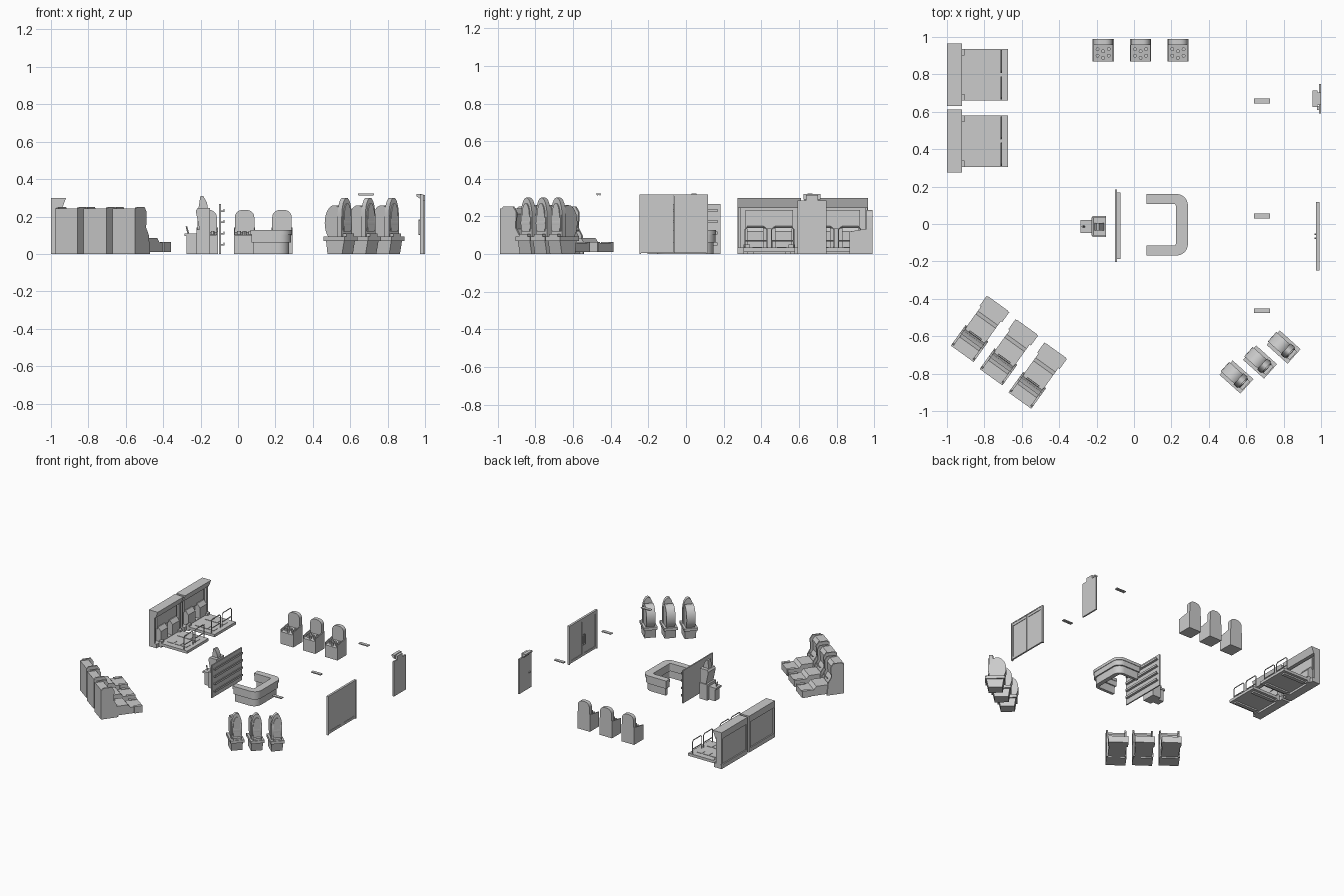
import bpy, bmesh, math
from mathutils import Matrix, Vector

cube = bpy.data.objects.get("Cube")
if cube:
    bpy.data.objects.remove(cube)

grey = bpy.data.materials.new("plain grey")
grey.use_nodes = True
grey.diffuse_color = (.6, .6, .6, 1)
grey.node_tree.nodes["Principled BSDF"].inputs["Base Color"].default_value = grey.diffuse_color
made = []
SIDES = (-1, 1)


def place(x=0, y=0, turn=0):
    return Matrix.Translation((x, y, 0)) @ Matrix.Rotation(math.radians(turn), 4, 'Z')


def add(name, mesh, frame):
    part = bpy.data.objects.new(name, mesh)
    bpy.context.collection.objects.link(part)
    mesh.materials.clear()
    mesh.materials.append(grey)
    part.matrix_world = frame
    made.append(part)


def prism(name, frame, axis, outline, start, end):
    """Extrude a flat outline along one axis, from start to end."""
    lift = {'x': lambda a, b: (start, a, b),
            'y': lambda a, b: (a, start, b),
            'z': lambda a, b: (a, b, start)}[axis]
    bm = bmesh.new()
    face = bm.faces.new([bm.verts.new(lift(*point)) for point in outline])
    result = bmesh.ops.extrude_face_region(bm, geom=[face])
    moved = [item for item in result["geom"] if isinstance(item, bmesh.types.BMVert)]
    offset = Vector([(end - start) * (axis == letter) for letter in 'xyz'])
    bmesh.ops.translate(bm, vec=offset, verts=moved)
    bmesh.ops.recalc_face_normals(bm, faces=bm.faces)
    mesh = bpy.data.meshes.new(name)
    bm.to_mesh(mesh)
    bm.free()
    add(name, mesh, frame)


def rectangle(left, right, low, high):
    return [(left, low), (right, low), (right, high), (left, high)]


def block(name, frame, width, depth, height, x=0, y=0, z=0):
    """Box centred on x and y, standing on z."""
    outline = rectangle(x - width / 2, x + width / 2, y - depth / 2, y + depth / 2)
    prism(name, frame, 'z', outline, z, z + height)


def arc(across, up, radius, first, last, stretch=1, steps=8):
    """Points on an arc; first and last count quarter turns."""
    turns = [first + (last - first) * i / steps for i in range(steps + 1)]
    return [(across + radius * math.cos(t * math.pi / 2),
             up + radius * stretch * math.sin(t * math.pi / 2)) for t in turns]


def arch(half, low, shoulder, top):
    """Upright outline with a domed head."""
    dome = arc(0, shoulder, half, 0, 2, stretch=(top - shoulder) / half, steps=16)
    return [(-half, low), (half, low)] + dome


def tube(name, frame, path, radius=.004):
    curve = bpy.data.curves.new(name, 'CURVE')
    curve.dimensions = '3D'
    curve.bevel_depth = radius
    curve.bevel_resolution = 1
    curve.use_fill_caps = True
    spline = curve.splines.new('POLY')
    spline.points.add(len(path) - 1)
    for point, spot in zip(spline.points, path):
        point.co = (*spot, 1)
    helper = bpy.data.objects.new(name, curve)
    mesh = bpy.data.meshes.new_from_object(helper)
    bpy.data.objects.remove(helper)
    add(name, mesh, frame)


def dance_stage(frame):
    half, beam, top, deck = .168, .245, .298, .034
    block("dance_wall", frame, .02, half * 2, beam, x=.02)
    block("dance_plinth", frame, .07, half * 2, deck, x=.035)
    block("dance_screen", frame, .015, half * 1.5, .1, x=.035, z=.135)
    header = [(0, beam), (.06, beam), (.08, top), (0, top)]
    prism("dance_header", frame, 'y', header, -half, half)
    block("dance_platform", frame, .25, .274, .022, x=.2, z=.012)
    rail_x, rail_top, corner = .29, .143, .012
    for side in SIDES:
        block("dance_post", frame, .05, .015, beam, x=.025, y=side * .16)
        block("dance_foot", frame, .2, .03, .012, x=.2, y=side * .1)
        block("dance_bracket", frame, .025, .035, .05, x=.08, y=side * .12)
        speaker = [(.03, deck), (.075, deck), (.075, .12), (.05, .15), (.03, .15)]
        prism("dance_speaker", frame, 'y', speaker, side * .03, side * .12)
        inner, outer = side * .012, side * .13
        bend = side * corner
        rail = [(inner, deck), (inner, rail_top - corner), (inner + bend, rail_top),
                (outer - bend, rail_top), (outer, rail_top - corner), (outer, deck)]
        tube("dance_rail", frame, [(rail_x, *spot) for spot in rail])
        tube("dance_rail_bar", frame,
             [(rail_x, inner, rail_top / 2), (rail_x, outer, rail_top / 2)])
        for step in range(3):
            block("dance_pad", frame, .05, .05, .003,
                  x=.14 + step * .06, y=side * .065, z=deck)


def racer(frame):
    back, nose, tower, deck, half = -.165, .165, .252, .085, .075
    side_outline = [(back, 0), (back, tower - .02), (back + .02, tower), (-.08, tower),
                    (-.06, tower - .03), (-.065, .14), (-.04, .1), (-.03, 0)]
    body_outline = [(max(back, along - .02), up * .96) for along, up in side_outline]
    prism("racer_body", frame, 'x', body_outline, -half, half)
    for side in SIDES:
        prism("racer_side", frame, 'x', side_outline, side * half, side * (half - .012))
        block("racer_footrest", frame, .025, .065, .055, x=side * .062, y=.13, z=.01)
    sled = [(-.05, .01), (-.05, deck), (.05, deck), (.07, .06), (nose, .06), (nose, .01)]
    prism("racer_sled", frame, 'x', sled, -.066, .066)
    grip = (-.045, .125)
    tube("racer_handlebar", frame, [(-.04, *grip), (.04, *grip)], radius=.006)


def pod(frame):
    shelf, shelf_top = .07, .093
    base = [(-.055, 0), (.05, 0), (.065, shelf), (-.065, shelf)]
    prism("pod_base", frame, 'x', base, -.043, .043)
    block("pod_shelf", frame, .104, .15, shelf_top - shelf, z=shelf)
    shell = arc(-.015, .165, .068, 0, 4, stretch=1.4, steps=24)[:-1]
    prism("pod_shell", frame, 'x', shell, -.034, .034)
    prism("pod_arch", frame, 'y', arch(.04, shelf_top, .2, .3), .015, .045)
    prism("pod_screen", frame, 'y', arch(.027, .12, .2, .27), .045, .052)
    block("pod_tray", frame, .06, .04, .015, y=.05, z=shelf_top)


def mallet_game(frame):
    front, back, table = -.06, .06, .1
    body = [(front, 0), (back, 0), (back, table + .02), (front, table)]
    prism("mallet_body", frame, 'x', body, -.05, .05)
    board = [(-.052, 0), (.052, 0)]
    for side, quarter in ((1, 0), (-1, 1)):
        board += arc(side * .012, .195, .04, quarter, quarter + 1)
    prism("mallet_board", frame, 'y', board, .028, back)
    cheek = [(front, 0), (back, 0), (back, .14), (front, .12)]
    for side in SIDES:
        prism("mallet_cheek", frame, 'x', cheek, side * .05, side * .057)
    # Two rows of three pegs
    for row in range(2):
        for column in (-1, 0, 1):
            along = .005 - row * .035 - (column == 0) * .012
            circle = arc(column * .03, along, .01, 0, 4, steps=12)[:-1]
            prism("mallet_peg", frame, 'z', circle, table, table + .022)


def counter(name, inset, low, high):
    """One layer of the U-shaped desk, open on one side."""
    open_end, far, half = .068 + inset, .288 - inset, .164 - inset
    arm, bend, inner_bend = .052 - inset * 2, .06, .015
    inner_far, inner_half = .225 + inset, half - arm
    outer, inner = [(open_end, -half)], [(open_end, inner_half)]
    for side, quarter in ((-1, -1), (1, 0)):
        outer += arc(far - bend, side * (half - bend), bend, quarter, quarter + 1)
    for side, quarter in ((1, 1), (-1, 0)):
        inner += arc(inner_far - inner_bend, side * (inner_half - inner_bend),
                     inner_bend, quarter, quarter - 1)
    outline = outer + [(open_end, half)] + inner + [(open_end, -inner_half)]
    prism(name, place(0, -.004), 'z', outline, low, high)


def glass_door(frame, side):
    """One leaf; the handle sits towards the middle of the pair."""
    width, height = .172, .304
    block("door_glass", frame, .005, width, height, z=.006)
    for edge in SIDES:
        block("door_stile", frame, .013, .016, height, y=edge * (width / 2 - .008), z=.006)
    for low in (.006, height - .014):
        block("door_rail", frame, .013, width, .02, z=low)
    grip_y, grip_x = -side * .077, -.016
    tube("door_handle", frame, [(0, grip_y, .1), (grip_x, grip_y, .105),
                                (grip_x, grip_y, .18), (0, grip_y, .185)])


# Rows of machines
for i in range(2):
    dance_stage(place(-1, .443 + .355 * i))
for i in range(3):
    racer(place(-.822 + .154 * i, -.56 - .125 * i, turn=-35.7))
    pod(place(.548 + .126 * i, -.818 + .08 * i, turn=-132))
    mallet_game(place(-.165 + .2 * i, .93))

# Reception counter
counter("counter_base", inset=.014, low=0, high=.062)
counter("counter_front", inset=.004, low=.062, high=.105)
counter("counter_top", inset=0, low=.105, high=.128)

# Prize wall with four lipped shelves
wall = place(-.097, -.01)
block("shelf_wall", wall, .01, .388, .267)
for i in range(4):
    level = .045 + .06 * i
    block("shelf", wall, .02, .355, .008, x=.014, z=level)
    block("shelf_lip", wall, .004, .355, .016, x=.022, z=level)

# Kiosk with pointed crown and player stand
kiosk = place(-.186, -.014)
block("kiosk_body", kiosk, .072, .112, .13)
head = [(.036, .13), (.036, .245), (-.03, .245), (-.04, .23), (-.02, .13)]
prism("kiosk_head", kiosk, 'y', head, -.048, .048)
crown = [(-.025, .245), (.025, .245), (.02, .275), (0, .31), (-.015, .31)]
prism("kiosk_crown", kiosk, 'y', crown, -.02, .02)
block("kiosk_stand", kiosk, .053, .06, .095, x=-.062)
block("kiosk_panel", kiosk, .064, .07, .015, x=-.068, z=.095)
tube("kiosk_lever", kiosk, [(-.08, 0, .11), (-.09, 0, .148)], radius=.005)

# Double glass door in its frame
doorway = place(.983, -.0655)
block("door_lintel", doorway, .018, .363, .008, z=.31)
for side in SIDES:
    block("door_jamb", doorway, .018, .008, .318, y=side * .178)
    glass_door(doorway @ place(0, side * .0875), side)

# Single door with air unit above
side_door = place(.994, .67)
block("side_door", side_door, .012, .156, .285)
block("side_door_handle", side_door, .01, .02, .006, x=-.01, y=-.05, z=.13)
block("air_unit_mount", side_door, .024, .065, .03, x=-.006, z=.285)
unit = [(-.014, .29), (-.014, .32), (-.039, .32), (-.039, .308)]
prism("air_unit", side_door, 'y', unit, -.045, .045)

# Ceiling lamps
for y in (.658, .043, -.464):
    lamp = place(.684, y)
    block("lamp_plate", lamp, .087, .026, .006, z=.316)
    for side in SIDES:
        tube("lamp_tube", lamp, [(end * .04, side * .006, .315) for end in SIDES])

# Keep edges sharp on smooth parts
for part in bpy.context.selected_objects:
    part.select_set(False)
for part in made:
    part.select_set(True)
bpy.context.view_layer.objects.active = made[0]
bpy.ops.object.shade_smooth_by_angle(angle=math.radians(30))
